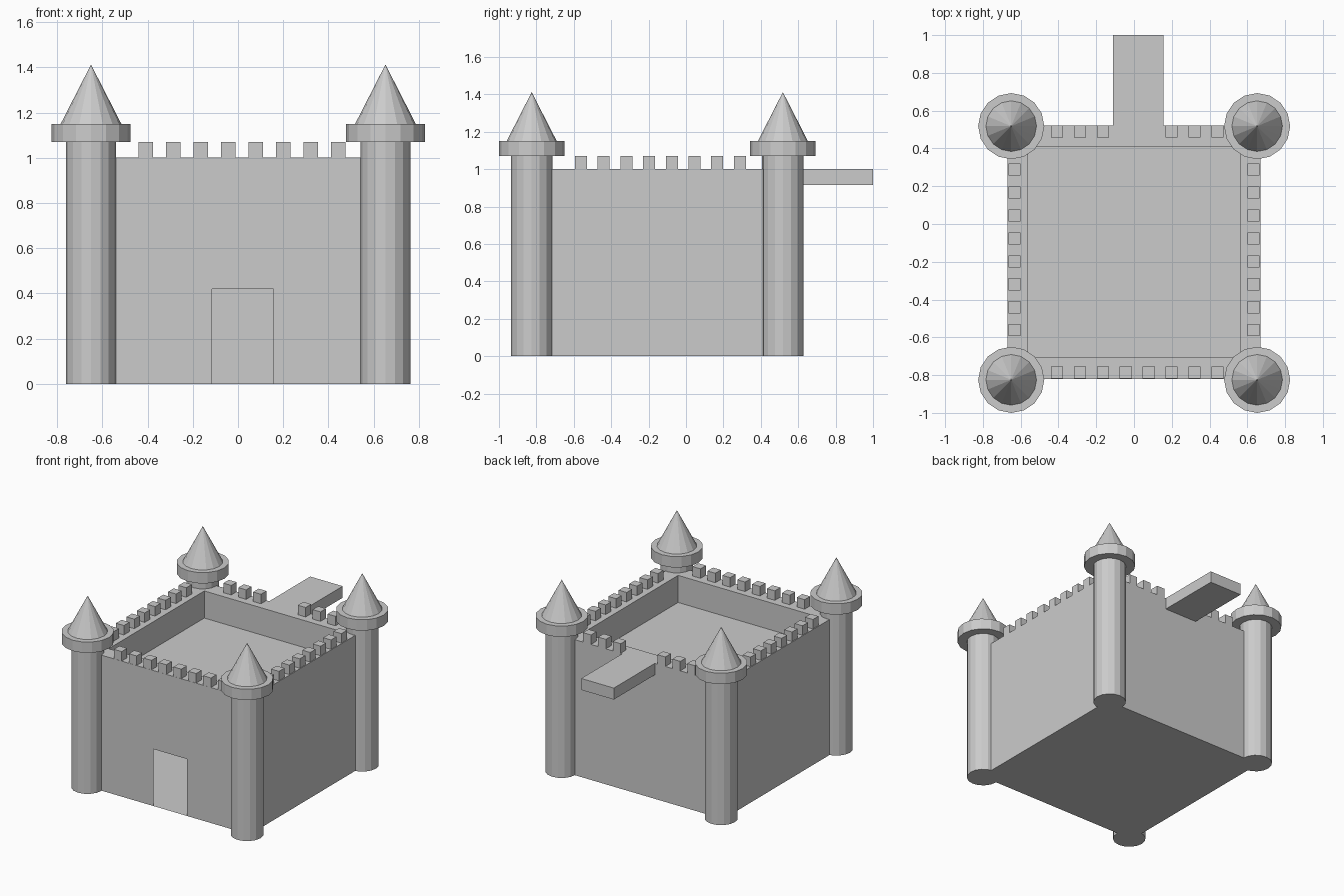
import bpy, bmesh
from mathutils import Matrix, Vector

if "Cube" in bpy.data.objects:
    bpy.data.objects.remove(bpy.data.objects["Cube"])

SIDES = 16
X0, X1, Y0, Y1, TOP = -0.67, 0.67, -0.82, 0.522, 1.0      # outer wall
IX0, IX1, IY0, IY1, DECK = -0.56, 0.56, -0.708, 0.407, 0.8  # sunken roof deck


def finish(bm, name):
    bmesh.ops.remove_doubles(bm, verts=bm.verts, dist=1e-5)
    mesh = bpy.data.meshes.new(name)
    bm.to_mesh(mesh)
    bm.free()
    obj = bpy.data.objects.new(name, mesh)
    bpy.context.collection.objects.link(obj)
    return obj


def add_box(bm, lo, hi):
    lo, hi = Vector(lo), Vector(hi)
    bmesh.ops.create_cube(bm, size=1, matrix=Matrix.Translation((lo + hi) / 2)
                          @ Matrix.Diagonal((*(hi - lo), 1)))


def add_cone(bm, x, y, z0, z1, r0, r1):
    bmesh.ops.create_cone(bm, cap_ends=True, segments=SIDES, radius1=r0, radius2=r1,
                          depth=z1 - z0, matrix=Matrix.Translation((x, y, (z0 + z1) / 2)))


def rect(x0, x1, y0, y1, z):
    return [(x0, y0, z), (x1, y0, z), (x1, y1, z), (x0, y1, z)]


# Keep: hollow shell with a rim, a sunken deck and an open doorway
bm = bmesh.new()


def face(points):
    bm.faces.new([bm.verts.new(p) for p in points])


base, top = rect(X0, X1, Y0, Y1, 0), rect(X0, X1, Y0, Y1, TOP)
rim, deck = rect(IX0, IX1, IY0, IY1, TOP), rect(IX0, IX1, IY0, IY1, DECK)
for lower, upper in ((base, top), (top, rim), (rim, deck)):
    for i in range(4):
        j = (i + 1) % 4
        if lower is base and i == 0:
            continue
        face([lower[i], lower[j], upper[j], upper[i]])
face(deck)
face(base[::-1])
D0, D1, DH = -0.115, 0.157, 0.42
face([(x, Y0, z) for x, z in ((X0, 0), (D0, 0), (D0, DH), (D1, DH),
                              (D1, 0), (X1, 0), (X1, TOP), (X0, TOP))])
finish(bm, "keep_walls")

# Walkway slab sticking out of the back wall
bm = bmesh.new()
add_box(bm, (-0.111, Y1, 0.915), (0.155, 1.0, TOP))
finish(bm, "back_walkway")

# Battlements: eight per side, with a gap at the walkway
bm = bmesh.new()
H, STEP, MZ = 0.032, 0.1215, 1.07
for i in range(8):
    x, y = -0.408 + STEP * i, -0.562 + STEP * i
    for cy in (-0.787, 0.49):
        if cy < 0 or i not in (3, 4):
            add_box(bm, (x - H, cy - H, TOP), (x + H, cy + H, MZ))
    for cx in (-0.633, 0.633):
        add_box(bm, (cx - H, y - H, TOP), (cx + H, y + H, MZ))
finish(bm, "battlements")

# Corner towers: shaft, collar and pointed roof
for side, x in (("left", -0.65), ("right", 0.652)):
    for end, y in (("front", -0.825), ("back", 0.518)):
        for part, z0, z1, r0, r1 in (("shaft", 0, 1.07, 0.111, 0.111),
                                     ("collar", 1.07, 1.15, 0.175, 0.175),
                                     ("roof", 1.15, 1.412, 0.134, 0)):
            bm = bmesh.new()
            add_cone(bm, x, y, z0, z1, r0, r1)
            finish(bm, f"{end}_{side}_tower_{part}")
